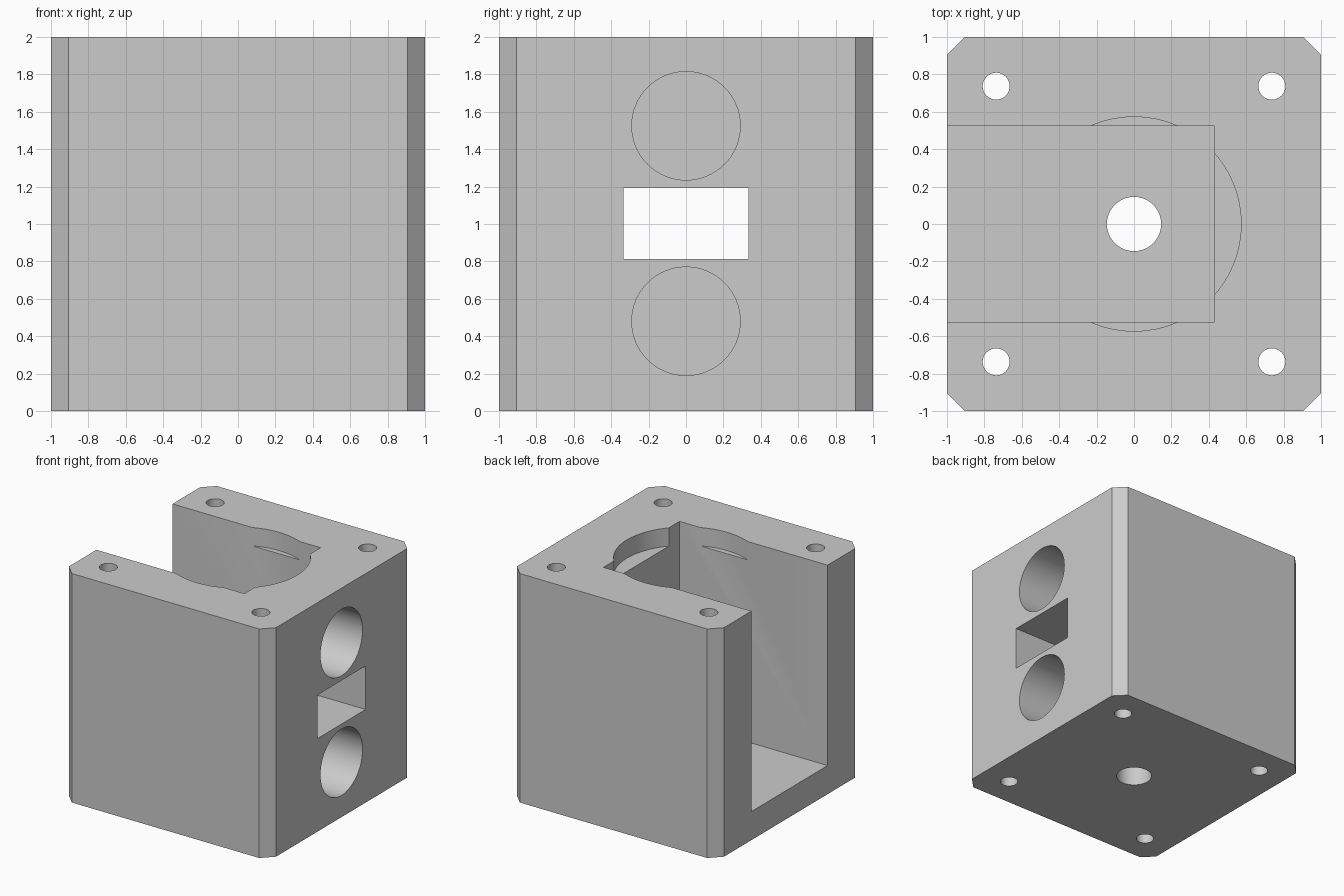
import bpy
import bmesh
from math import pi, radians
from mathutils import Matrix

default = bpy.data.objects.get("Cube")
if default:
    bpy.data.objects.remove(default, do_unlink=True)

# Single plain grey finish
grey = bpy.data.materials.new("plain_grey")
grey.use_nodes = True
colour = (0.6, 0.6, 0.6, 1)
grey.diffuse_color = colour
grey.node_tree.nodes["Principled BSDF"].inputs["Base Color"].default_value = colour


def box(name, low, high, chamfer=0):
    """Box between two corners, optionally with chamfered upright edges."""
    bm = bmesh.new()
    bmesh.ops.create_cube(bm, size=1)
    for v in bm.verts:
        v.co = [(a + b) / 2 + c * (b - a) for a, b, c in zip(low, high, v.co)]
    if chamfer:
        upright = [e for e in bm.edges
                   if abs(e.verts[0].co.z - e.verts[1].co.z) > 0.1]
        bmesh.ops.bevel(bm, geom=upright, offset=chamfer, segments=1,
                        affect='EDGES')
    return finish(name, bm)


def cylinder(name, radius, depth, centre, axis='Z'):
    bm = bmesh.new()
    turn = Matrix.Rotation(pi / 2, 4, 'Y') if axis == 'X' else Matrix()
    bmesh.ops.create_cone(bm, cap_ends=True, segments=64, radius1=radius,
                          radius2=radius, depth=depth,
                          matrix=Matrix.Translation(centre) @ turn)
    return finish(name, bm)


def finish(name, bm):
    mesh = bpy.data.meshes.new(name)
    bm.to_mesh(mesh)
    bm.free()
    mesh.materials.append(grey)
    obj = bpy.data.objects.new(name, mesh)
    bpy.context.collection.objects.link(obj)
    return obj


# Solid block with chamfered corners
housing = box("housing", (-1, -1, 0), (1, 1, 2), chamfer=0.095)

cutters = [
    # Channel open at the top and one side
    box("channel_cutter", (-1.2, -0.525, 0.25), (0.43, 0.525, 2.2)),
    # Shallow round seat in the top
    cylinder("seat_cutter", 0.573, 0.36, (0, 0, 2.02)),
    # Shaft hole through the floor
    cylinder("shaft_cutter", 0.145, 0.8, (0, 0, 0.1)),
    # Rectangular window through the thick wall
    box("window_cutter", (0.2, -0.333, 0.813), (1.2, 0.333, 1.193)),
]
# Blind round pockets above and below the window
for z in (0.48, 1.525):
    cutters.append(cylinder("pocket_cutter", 0.29, 0.65, (0.875, 0, z), 'X'))
# Bolt holes running the full height at the corners
for x in (-0.737, 0.737):
    for y in (-0.737, 0.737):
        cutters.append(cylinder("bolt_cutter", 0.072, 2.4, (x, y, 1)))

bpy.ops.object.select_all(action='DESELECT')
housing.select_set(True)
bpy.context.view_layer.objects.active = housing
for cutter in cutters:
    cutter.hide_render = True
    mod = housing.modifiers.new("cut", 'BOOLEAN')
    mod.operation = 'DIFFERENCE'
    mod.solver = 'EXACT'
    mod.object = cutter
    bpy.ops.object.modifier_apply(modifier=mod.name)
    bpy.data.objects.remove(cutter, do_unlink=True)

bpy.ops.object.shade_smooth_by_angle(angle=radians(30))
